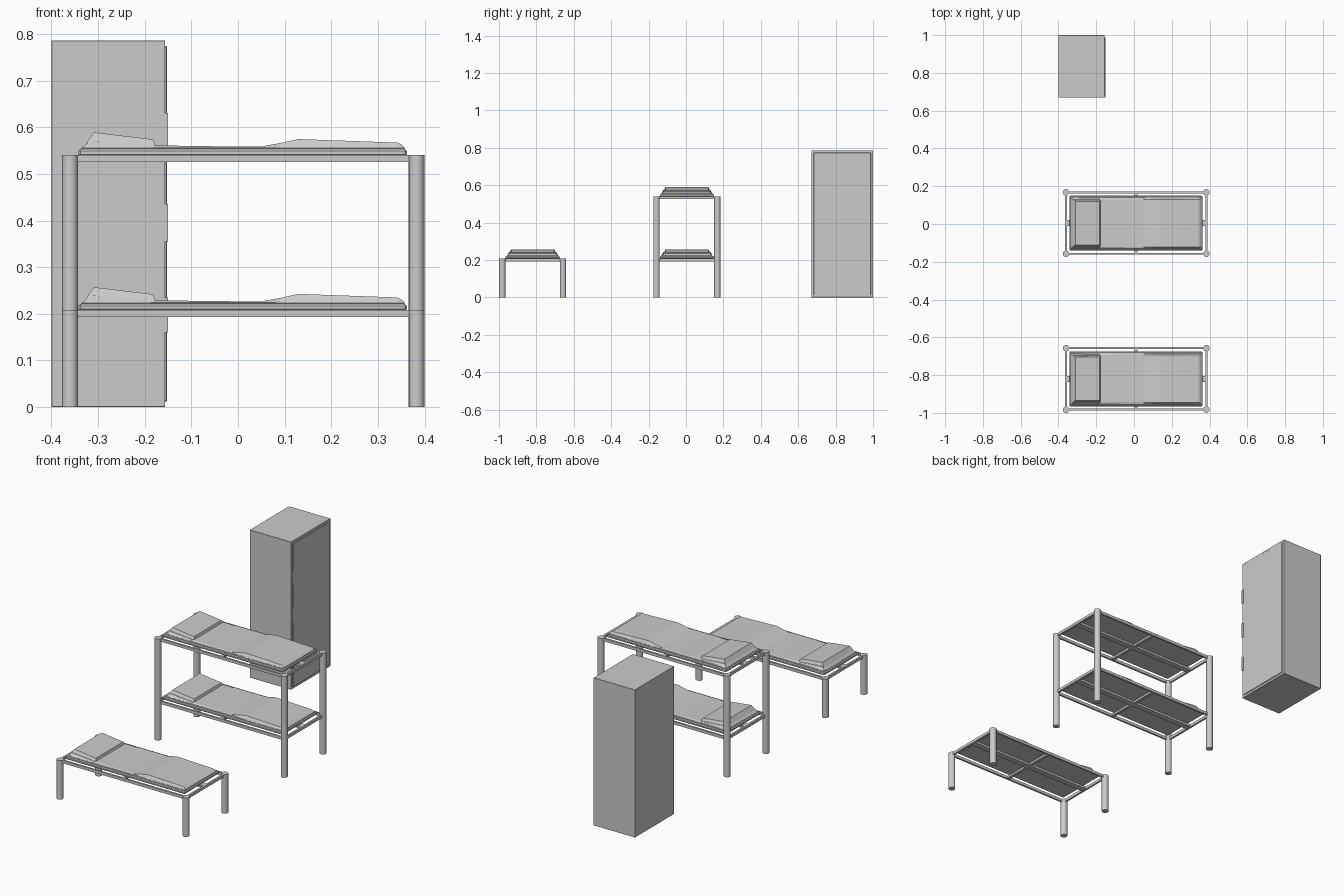
import bpy, bmesh
from mathutils import Vector

if "Cube" in bpy.data.objects:
    bpy.data.objects.remove(bpy.data.objects["Cube"])

CX = 0.0115          # beds are slightly off centre in x
PX, PY = 0.3715, 0.1625   # post offsets from bed centre
R = 0.017


def make(name, bm):
    bmesh.ops.recalc_face_normals(bm, faces=bm.faces[:])
    me = bpy.data.meshes.new(name)
    bm.to_mesh(me)
    bm.free()
    ob = bpy.data.objects.new(name, me)
    bpy.context.collection.objects.link(ob)
    return ob


def box(name, lo, hi, bevel=0.0):
    lo, hi = Vector(lo), Vector(hi)
    bm = bmesh.new()
    bmesh.ops.create_cube(bm, size=1)
    for v in bm.verts:
        v.co = (lo + hi) / 2 + v.co * (hi - lo)
    ob = make(name, bm)
    if bevel:
        m = ob.modifiers.new("bevel", 'BEVEL')
        m.width, m.segments = bevel, 1
    return ob


def post(name, x, y, h):
    bpy.ops.mesh.primitive_cylinder_add(vertices=20, radius=R, depth=h, location=(x, y, h / 2))
    bpy.context.object.name = name
    bpy.ops.object.shade_smooth_by_angle()


def loft(name, stations, yc):
    # each station: x bottom, z bottom, half width bottom, x top, z top, half width top
    bm = bmesh.new()
    rings = [[bm.verts.new(p) for p in ((xb, yc - wb, zb), (xb, yc + wb, zb),
                                        (xt, yc + wt, zt), (xt, yc - wt, zt))]
             for xb, zb, wb, xt, zt, wt in stations]
    for a, b in zip(rings, rings[1:]):
        for i in range(4):
            j = (i + 1) % 4
            bm.faces.new((a[i], a[j], b[j], b[i]))
    bm.faces.new(rings[0])
    bm.faces.new(rings[-1])
    return make(name, bm)


def bunk(tag, yc, z):
    # z is the top of the steel frame
    zb = z - 0.015
    for s, side in ((-1, "front"), (1, "back")):
        y = yc + s * PY
        box(f"{tag}_{side}_rail", (CX - PX, y - .005, zb), (CX + PX, y + .005, z))
    for s, side in ((-1, "head"), (1, "foot")):
        x = CX + s * PX
        box(f"{tag}_{side}_rail", (x - .005, yc - PY, zb), (x + .005, yc + PY, z))
    # crossed supports under the mattress
    box(f"{tag}_long_support", (CX - PX, yc - .016, zb + .002), (CX + PX, yc + .016, z))
    box(f"{tag}_cross_support", (CX - .008, yc - PY, zb + .002), (CX + .008, yc + PY, z))
    # mattress base and its stepped upper layer
    box(f"{tag}_mattress_base", (-.342, yc - .145, z - .002), (.362, yc + .145, z + .013), .004)
    box(f"{tag}_mattress_top", (-.336, yc - .138, z + .012), (.357, yc + .138, z + .017), .002)
    # wavy blanket
    top = [(-.325, .024), (-.315, .032), (-.18, .021), (-.04, .019), (.05, .0185),
           (.09, .026), (.13, .0345), (.23, .031), (.342, .027), (.35, .023)]
    st = [(x, z + .014, .137, x, z + h, .126) for x, h in top]
    st.insert(0, (-.334, z + .014, .137, -.333, z + .017, .134))
    st.append((.357, z + .014, .137, .357, z + .017, .134))
    loft(f"{tag}_blanket", st, yc)
    # sloping pillow
    loft(f"{tag}_pillow", [(-.325, z + .026, .126, -.309, z + .049, .115),
                           (-.176, z + .016, .126, -.182, z + .034, .115)], yc)


def posts(tag, yc, h):
    for sx, a in ((-1, "head"), (1, "foot")):
        for sy, b in ((-1, "front"), (1, "back")):
            post(f"{tag}_{a}_{b}_post", CX + sx * PX, yc + sy * PY, h)


# double bunk in the middle
posts("bunk", .005, .54)
bunk("bunk_lower", .005, .208)
bunk("bunk_upper", .005, .54)

# single low bed at the front
posts("single", -.82, .208)
bunk("single", -.82, .208)

# locker with inset door and three hinges
box("locker_body", (-.40, .67, 0), (-.156, 1.0, .786), .001)
box("locker_door", (-.158, .682, .012), (-.152, .988, .774), .002)
for i, (z0, z1) in enumerate(((.16, .235), (.355, .435), (.555, .63))):
    box(f"locker_hinge_{i + 1}", (-.158, .671, z0), (-.150, .683, z1))
